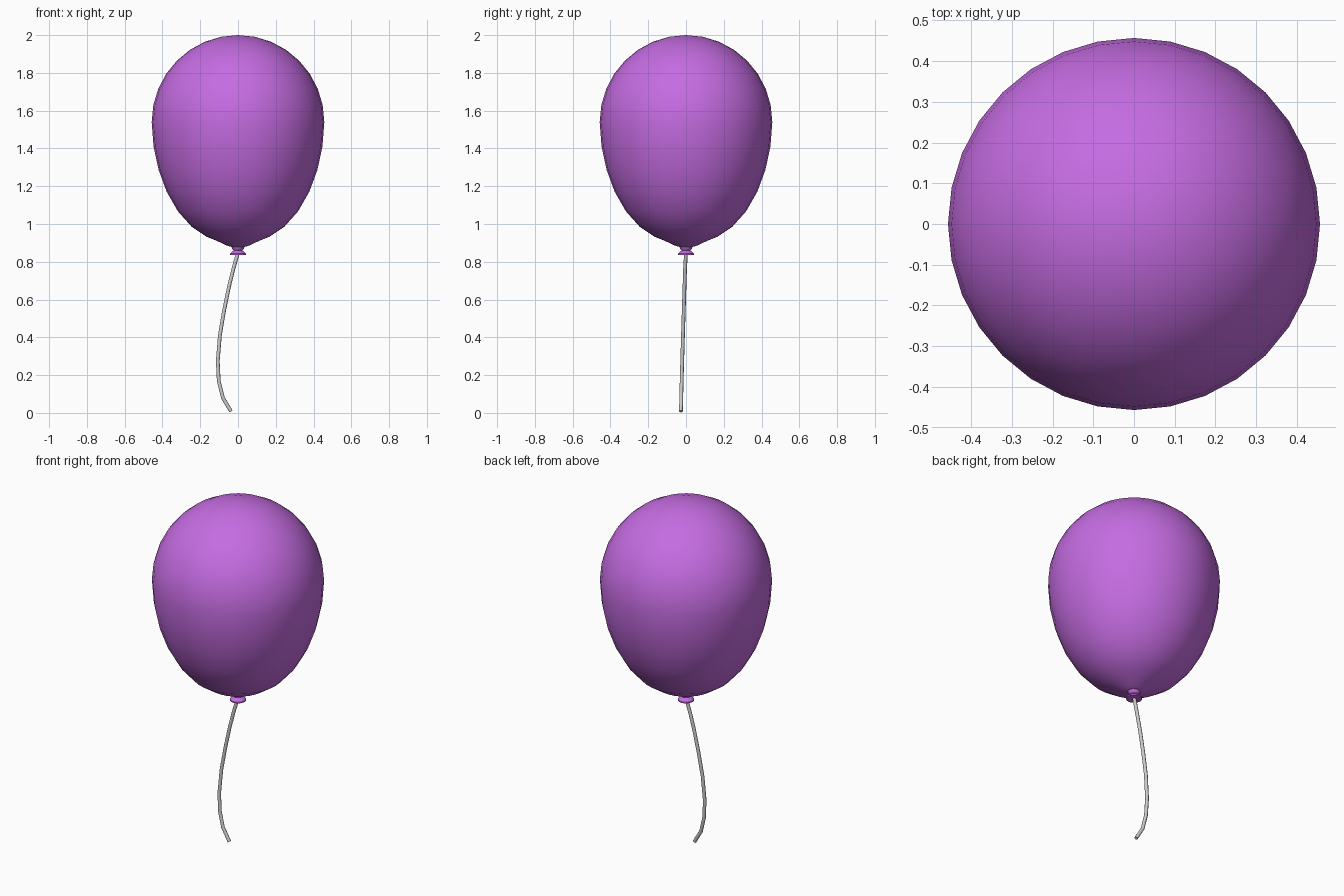
import bpy, bmesh, math

if "Cube" in bpy.data.objects:
    bpy.data.objects.remove(bpy.data.objects["Cube"])

purple = bpy.data.materials.new("purple_rubber")
purple.diffuse_color = (0.56, 0.15, 0.76, 1)
purple.use_nodes = True
purple.node_tree.nodes["Principled BSDF"].inputs["Base Color"].default_value = purple.diffuse_color


def finish(ob, angle):
    bpy.ops.object.select_all(action='DESELECT')
    ob.select_set(True)
    bpy.context.view_layer.objects.active = ob
    bpy.ops.object.shade_smooth_by_angle(angle=math.radians(angle))


def lathe(name, profile, n, angle):
    """Spin an (r, z) profile round z; r = 0 closes to a pole."""
    bm = bmesh.new()
    vs = [bm.verts.new((r, 0, z)) for r, z in profile]
    es = [bm.edges.new(p) for p in zip(vs, vs[1:])]
    bmesh.ops.spin(bm, geom=vs + es, cent=(0, 0, 0), axis=(0, 0, 1),
                   angle=math.tau, steps=n)
    bmesh.ops.remove_doubles(bm, verts=bm.verts, dist=1e-4)
    bmesh.ops.recalc_face_normals(bm, faces=bm.faces)
    me = bpy.data.meshes.new(name)
    bm.to_mesh(me)
    bm.free()
    ob = bpy.data.objects.new(name, me)
    bpy.context.collection.objects.link(ob)
    me.materials.append(purple)
    finish(ob, angle)


# Balloon body: round top half, stretched and tapered lower half
R, mid = 0.457, 1.54
steps = [math.radians(11.25 * i) for i in range(9)]
top = [(R * math.cos(a), mid + 0.46 * math.sin(a)) for a in reversed(steps)]
top[0] = (0, 2.0)
low = [(0.447, 1.41), (0.420, 1.285), (0.377, 1.17), (0.318, 1.067),
       (0.245, 0.985), (0.165, 0.932), (0.115, 0.912), (0.055, 0.884), (0, 0.87)]
lathe("balloon", top + low, 32, 50)

# Flared knot under the balloon
lathe("knot", [(0, 0.885), (0.034, 0.882), (0.032, 0.87), (0.023, 0.86),
               (0.043, 0.843), (0.043, 0.836), (0, 0.836)], 16, 35)

# Hanging string
path = [(0, 0, 0.85), (-0.025, -0.005, 0.76), (-0.048, -0.008, 0.667),
        (-0.074, -0.012, 0.54), (-0.096, -0.016, 0.41), (-0.107, -0.02, 0.275),
        (-0.102, -0.023, 0.17), (-0.08, -0.025, 0.08), (-0.037, -0.027, 0.008)]
cu = bpy.data.curves.new("string", 'CURVE')
cu.dimensions = '3D'
cu.bevel_depth = 0.01
cu.bevel_resolution = 2
cu.use_fill_caps = True
sp = cu.splines.new('POLY')
sp.points.add(len(path) - 1)
for p, co in zip(sp.points, path):
    p.co = (*co, 1)
string = bpy.data.objects.new("string", cu)
bpy.context.collection.objects.link(string)
bpy.ops.object.select_all(action='DESELECT')
string.select_set(True)
bpy.context.view_layer.objects.active = string
bpy.ops.object.convert(target='MESH')
finish(bpy.context.object, 50)
